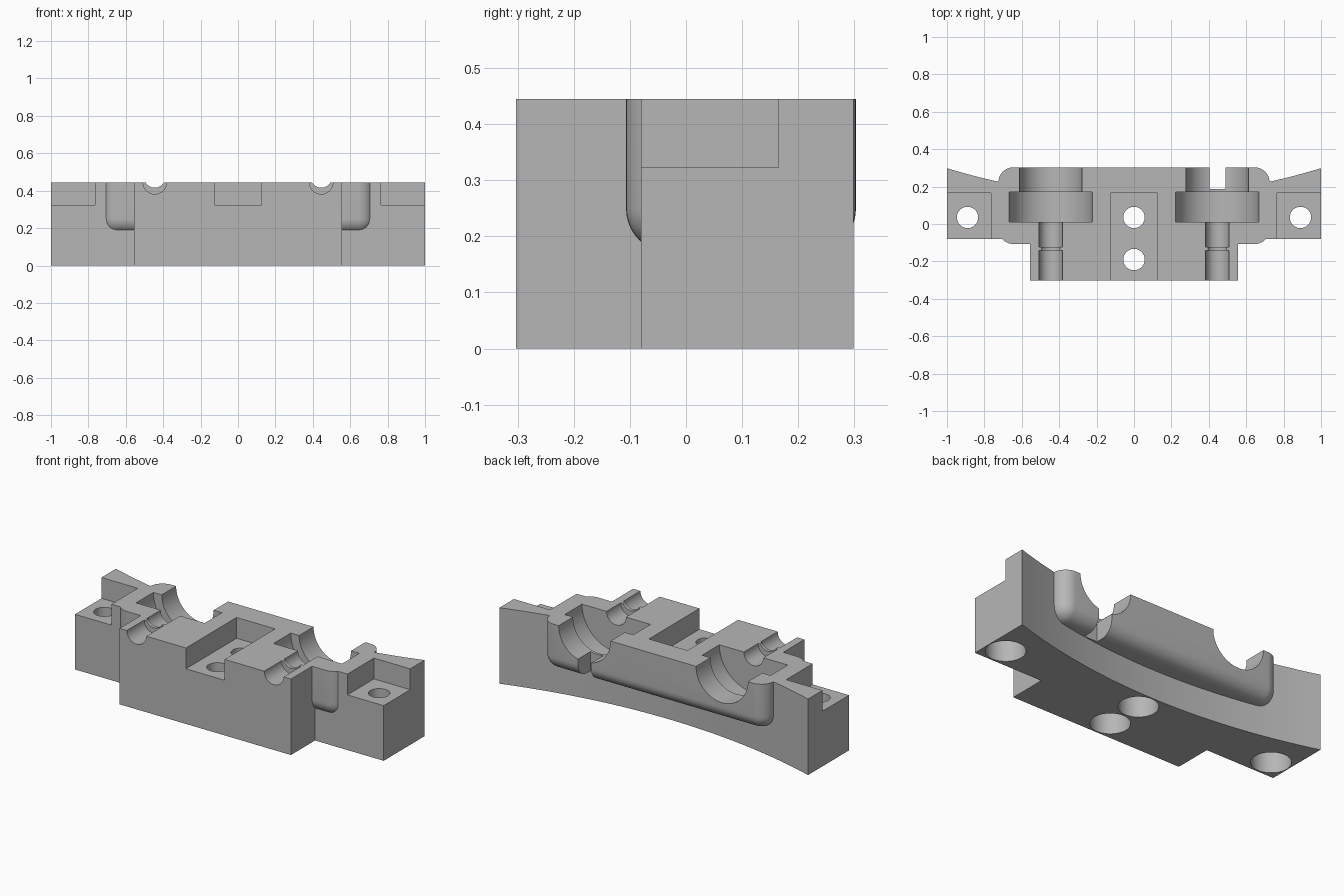
import bpy, bmesh, math
from mathutils import Matrix, Vector

cube = bpy.data.objects.get("Cube")
if cube:
    bpy.data.objects.remove(cube, do_unlink=True)

TOP = 0.445        # finished height of the block
BLANK = 0.65       # rough height before the top is trimmed
BORE_X = 0.445     # distance of each bearing bore from the middle

grey = bpy.data.materials.new("machined grey")
grey.use_nodes = True
COLOUR = (0.47, 0.47, 0.47, 1)
grey.diffuse_color = COLOUR
grey.node_tree.nodes["Principled BSDF"].inputs["Base Color"].default_value = COLOUR


def finish(name, bm):
    bmesh.ops.recalc_face_normals(bm, faces=bm.faces)
    mesh = bpy.data.meshes.new(name)
    bm.to_mesh(mesh)
    bm.free()
    mesh.materials.append(grey)
    obj = bpy.data.objects.new(name, mesh)
    bpy.context.collection.objects.link(obj)
    return obj


def box(name, low, high, fillet=0):
    low, high = Vector(low), Vector(high)
    bm = bmesh.new()
    bmesh.ops.create_cube(bm, size=1, matrix=Matrix.Translation((low + high) / 2)
                          @ Matrix.Diagonal((*(high - low), 1)))
    if fillet:
        bmesh.ops.bevel(bm, geom=bm.edges[:], offset=fillet, segments=10,
                        profile=0.5, affect='EDGES')
    return finish(name, bm)


def cylinder(name, start, end, radius):
    start, end = Vector(start), Vector(end)
    turn = (end - start).to_track_quat('Z', 'Y').to_matrix().to_4x4()
    bm = bmesh.new()
    bmesh.ops.create_cone(bm, cap_ends=True, segments=64, radius1=radius, radius2=radius,
                          depth=(end - start).length,
                          matrix=Matrix.Translation((start + end) / 2) @ turn)
    return finish(name, bm)


# Main block: stepped front, shallow concave arc at the back
ARC_R, ARC_Y = 3.4, 3.548
plan = [(-1, -0.08), (-0.555, -0.08), (-0.555, -0.303),
        (0.555, -0.303), (0.555, -0.08), (1, -0.08)]
for i in range(33):
    x = 1 - i / 16
    plan.append((x, ARC_Y - math.sqrt(ARC_R ** 2 - x * x)))
bm = bmesh.new()
base = bm.faces.new([bm.verts.new((x, y, 0)) for x, y in plan])
wall = bmesh.ops.extrude_face_region(bm, geom=[base])
bmesh.ops.translate(bm, vec=(0, 0, BLANK),
                    verts=[v for v in wall["geom"] if isinstance(v, bmesh.types.BMVert)])
block = finish("bearing_block", bm)


def combine(tool, operation='DIFFERENCE'):
    mod = block.modifiers.new(tool.name, 'BOOLEAN')
    mod.operation, mod.object, mod.solver = operation, tool, 'EXACT'
    bpy.context.view_layer.objects.active = block
    bpy.ops.object.modifier_apply(modifier=mod.name)
    bpy.data.objects.remove(tool, do_unlink=True)


# Filleted housing that bulges out at the back and beside the front step
combine(box("housing", (-0.725, -0.107, 0.17), (0.725, 0.303, BLANK), 0.08), 'UNION')

# Trim to the split plane
combine(box("top_trim", (-2, -1, TOP), (2, 1, 1)))

# Bolt seats: one at the middle, one at each end
combine(box("middle_seat", (-0.125, -0.5, 0.323), (0.125, 0.165, 1)))
for side in (-1, 1):
    xs = sorted((side * 0.765, side * 1.2))
    combine(box("end_seat", (xs[0], -0.5, 0.323), (xs[1], 0.165, 1)))

# Bolt holes with wide counterbores underneath
for x, y in ((-0.89, 0.035), (0.89, 0.035), (0, 0.035), (0, -0.19)):
    combine(cylinder("bolt_hole", (x, y, -0.1), (x, y, 0.6), 0.057))
    combine(cylinder("counterbore", (x, y, -0.1), (x, y, 0.2), 0.105))

# Half-round bores: shaft grooves with a raised ring, bearing pocket, rear opening
for side in (-1, 1):
    x = side * BORE_X
    for name, y0, y1, radius, z in (("front_shaft", -0.4, -0.142, 0.063, TOP),
                                    ("rear_shaft", -0.122, 0.05, 0.063, TOP),
                                    ("ring_gap", -0.18, -0.08, 0.057, TOP + 0.028),
                                    ("bearing_pocket", 0.01, 0.17, 0.222, TOP),
                                    ("rear_opening", 0.1, 0.4, 0.168, TOP)):
        combine(cylinder(name, (x, y0, z), (x, y1, z), radius))

# Slot through the rear of the left housing
combine(box("rear_slot", (0.403, 0.186, -0.1), (0.488, 0.5, 1)))

for p in block.data.polygons:
    p.material_index = 0
bpy.ops.object.select_all(action='DESELECT')
block.select_set(True)
bpy.context.view_layer.objects.active = block
bpy.ops.object.shade_smooth_by_angle(angle=math.radians(30))
